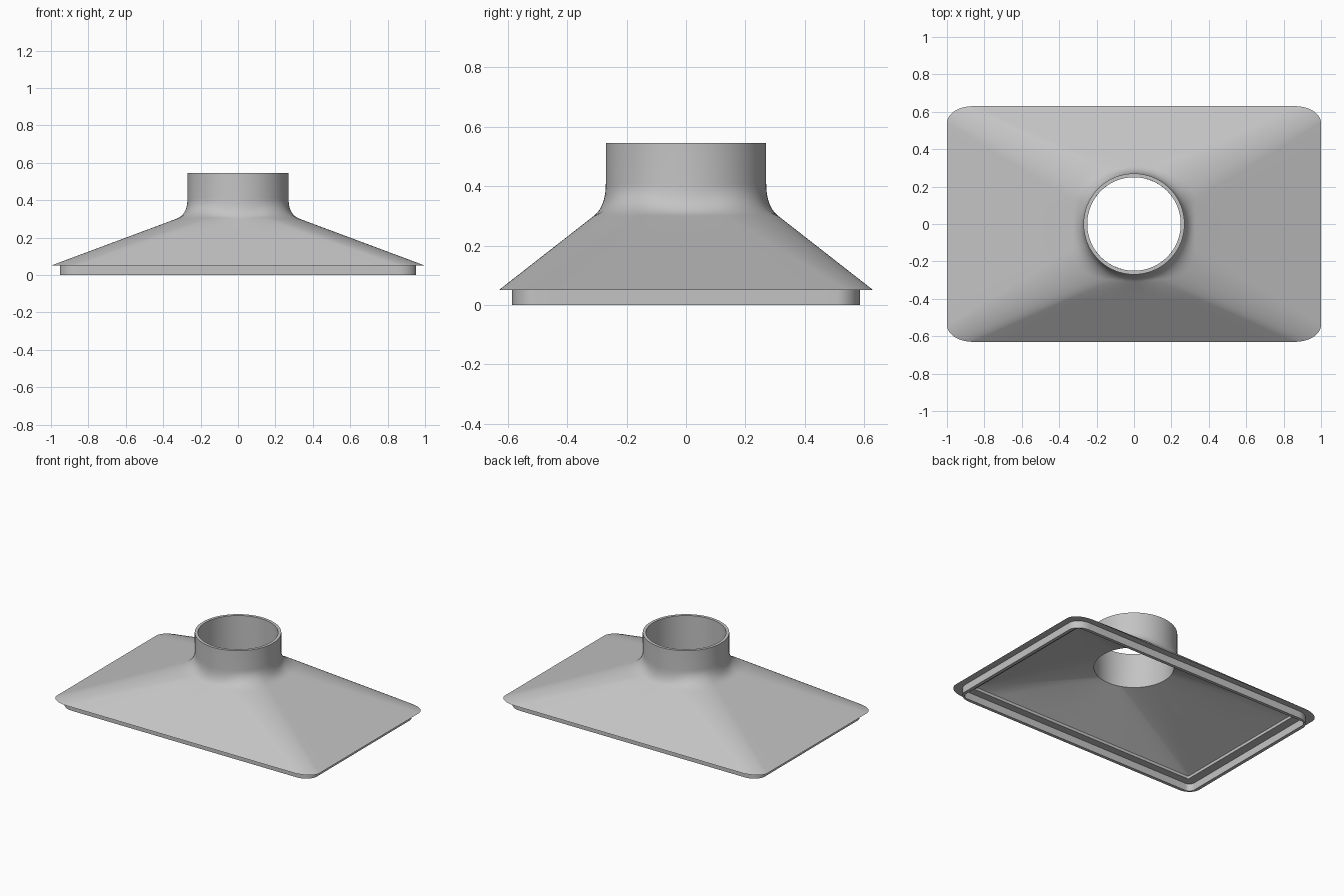
import bpy
import bmesh
import math
from mathutils import Vector

cube = bpy.data.objects.get("Cube")
if cube:
    bpy.data.objects.remove(cube, do_unlink=True)

ARC, STRAIGHT = 14, 10
NECK, BORE, TOP = 0.27, 0.25, 0.545

grey = bpy.data.materials.new("light_grey")
grey.use_nodes = True
color = (0.55, 0.55, 0.55, 1)
grey.diffuse_color = color
grey.node_tree.nodes["Principled BSDF"].inputs["Base Color"].default_value = color


def rounded_rect(hx, hy, rx, ry, z):
    """Ring with elliptical corners and evenly divided straight sides."""
    corners = []
    for i, (sx, sy) in enumerate([(1, 1), (-1, 1), (-1, -1), (1, -1)]):
        arc = []
        for k in range(ARC + 1):
            a = math.pi / 2 * (i + k / ARC)
            arc.append(Vector((sx * (hx - rx) + rx * math.cos(a),
                               sy * (hy - ry) + ry * math.sin(a), z)))
        corners.append(arc)
    ring = []
    for i, arc in enumerate(corners):
        ring += arc
        following = corners[(i + 1) % 4][0]
        ring += [arc[-1].lerp(following, k / STRAIGHT) for k in range(1, STRAIGHT)]
    return ring


def circle_like(ring, radius, z):
    """Circle whose points lie at the same bearings as the given ring."""
    points = []
    for p in ring:
        d = Vector((p.x, p.y, 0)).normalized() * radius
        points.append(Vector((d.x, d.y, z)))
    return points


def loft(name, rings):
    """Join the rings into one closed tube."""
    bm = bmesh.new()
    rows = [[bm.verts.new(p) for p in ring] for ring in rings]
    n = len(rows[0])
    for i, low in enumerate(rows):
        high = rows[(i + 1) % len(rows)]
        for j in range(n):
            k = (j + 1) % n
            bm.faces.new((low[j], low[k], high[k], high[j]))
    bmesh.ops.recalc_face_normals(bm, faces=bm.faces)
    mesh = bpy.data.meshes.new(name)
    bm.to_mesh(mesh)
    bm.free()
    mesh.materials.append(grey)
    obj = bpy.data.objects.new(name, mesh)
    bpy.context.collection.objects.link(obj)
    bpy.ops.object.select_all(action="DESELECT")
    obj.select_set(True)
    bpy.context.view_layer.objects.active = obj
    bpy.ops.object.shade_smooth_by_angle(angle=math.radians(30))


# Sloping hood outside, from the knife-edged rim to the foot of the fillet
rim = rounded_rect(1.0, 0.63, 0.14, 0.09, 0.05)
foot = rounded_rect(0.33, 0.31, 0.19, 0.18, 0.30)
rings = [rim] + [[a.lerp(b, t) for a, b in zip(rim, foot)] for t in (0.33, 0.67)]

# Fillet that carries each slope line up into the round neck
neck_base = circle_like(foot, NECK, 0.41)
bend = []
for r, f, n in zip(rim, foot, neck_base):
    slope = (f.z - r.z) / (r.xy - f.xy).length
    bend.append(Vector((n.x, n.y, f.z + slope * (f.xy - n.xy).length)))
STEPS = 10
for s in range(STEPS + 1):
    t = s / STEPS
    rings.append([f * (1 - t) ** 2 + b * (2 * t * (1 - t)) + n * t * t
                  for f, b, n in zip(foot, bend, neck_base)])

# Neck wall, bore, hollow inside and stepped opening
opening = rounded_rect(0.87, 0.51, 0.006, 0.006, 0.07)
throat_guide = rounded_rect(0.27, 0.27, 0.17, 0.17, 0.30)
throat = circle_like(throat_guide, BORE, 0.305)
rings += [circle_like(foot, NECK, TOP), circle_like(foot, BORE, TOP), throat,
          [a.lerp(b, 0.5) for a, b in zip(throat, opening)],
          opening, rounded_rect(0.87, 0.51, 0.006, 0.006, 0.05)]
loft("hood_shell", rings)

# Locating lip under the rim
outer = (0.953, 0.585, 0.1, 0.08)
inner = (0.93, 0.563, 0.04, 0.04)
loft("base_lip", [rounded_rect(*outer, 0.05), rounded_rect(*outer, 0),
                  rounded_rect(*inner, 0), rounded_rect(*inner, 0.05)])
